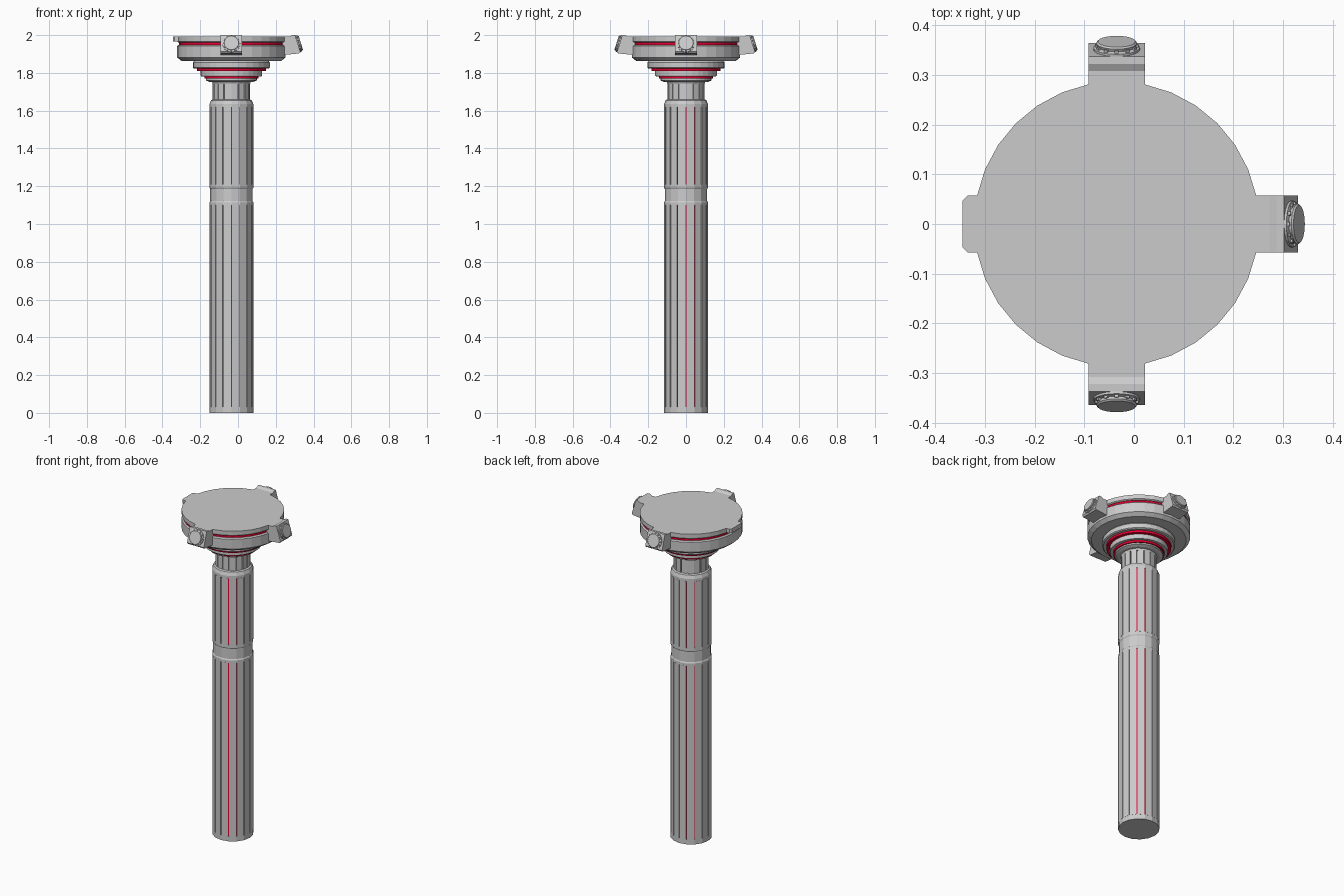
import bpy, bmesh
from math import sin, cos, pi, radians
from mathutils import Matrix, Vector

if "Cube" in bpy.data.objects:
    bpy.data.objects.remove(bpy.data.objects["Cube"])

CX = -0.035
red = bpy.data.materials.new("red")
red.diffuse_color = (0.8, 0.0, 0.03, 1)
red.use_nodes = True
red.node_tree.nodes["Principled BSDF"].inputs["Base Color"].default_value = red.diffuse_color


def finish(name, bm, mat=None):
    bmesh.ops.recalc_face_normals(bm, faces=bm.faces)
    me = bpy.data.meshes.new(name)
    bm.to_mesh(me)
    bm.free()
    ob = bpy.data.objects.new(name, me)
    ob.location.x = CX
    bpy.context.collection.objects.link(ob)
    if mat:
        me.materials.append(mat)
    return ob


def lathe(name, profile, n, mat=None, m=Matrix()):
    """Closed solid of revolution from (radius, z) points, bottom to top."""
    bm = bmesh.new()
    rings = [[bm.verts.new(m @ Vector((r * cos(2 * pi * i / n), r * sin(2 * pi * i / n), z)))
              for i in range(n)] for r, z in profile]
    for a, b in zip(rings, rings[1:]):
        for i in range(n):
            j = (i + 1) % n
            bm.faces.new((a[i], a[j], b[j], b[i]))
    bm.faces.new(rings[0][::-1])
    bm.faces.new(rings[-1])
    return finish(name, bm, mat)


def prism(bm, base, offset):
    """Extrude a polygon along an offset vector."""
    a = [bm.verts.new(p) for p in base]
    b = [bm.verts.new(Vector(p) + Vector(offset)) for p in base]
    bm.faces.new(a)
    bm.faces.new(b[::-1])
    for i in range(len(a)):
        j = (i + 1) % len(a)
        bm.faces.new((a[i], a[j], b[j], b[i]))


def panels(name, z0, z1, r_in, r_out, n, gap):
    """Ring of flat staves separated by narrow grooves."""
    bm = bmesh.new()
    for i in range(n):
        a0, a1 = 2 * pi * i / n + gap, 2 * pi * (i + 1) / n - gap
        prism(bm, [(r * cos(a), r * sin(a), z0) for r, a in
                   ((r_in, a0), (r_out, a0), (r_out, a1), (r_in, a1))], (0, 0, z1 - z0))
    return finish(name, bm)


# Shaft: red core, grooved staves and solid end rings
R = 0.116
lathe("shaft_core", [(0.111, 0.01), (0.111, 1.63)], 16, red)
panels("lower_staves", 0.03, 1.10, 0.10, R, 16, 0.022)
panels("upper_staves", 1.21, 1.62, 0.10, R, 16, 0.022)
lathe("foot_ring", [(R, 0), (R, 0.03)], 16)
lathe("middle_band", [(R, 1.10), (R, 1.115), (0.112, 1.122), (0.112, 1.185),
                      (R, 1.192), (R, 1.21)], 16)
lathe("shaft_collar", [(R, 1.62), (R, 1.635), (0.108, 1.655), (0.098, 1.66)], 16)

# Neck
lathe("neck", [(0.092, 1.65), (0.092, 1.77)], 16)
panels("neck_staves", 1.66, 1.742, 0.085, 0.099, 16, 0.03)
lathe("neck_cap", [(0.099, 1.742), (0.105, 1.76)], 16)

# Stepped flanges with red seams
lathe("small_flange", [(0.118, 1.753), (0.135, 1.76), (0.135, 1.771)], 32)
lathe("lower_seam", [(0.143, 1.769), (0.143, 1.785)], 32, red)
lathe("middle_flange", [(0.160, 1.782), (0.163, 1.787), (0.163, 1.811)], 32)
lathe("upper_seam", [(0.182, 1.809), (0.182, 1.826)], 32, red)
lathe("large_flange", [(0.198, 1.823), (0.204, 1.828), (0.204, 1.855), (0.19, 1.87)], 32)

# Round head with a red seam
lathe("head_body", [(0.265, 1.864), (0.287, 1.882), (0.287, 1.942), (0.28, 1.948)], 32)
lathe("head_seam", [(0.277, 1.94), (0.277, 1.97)], 32, red)
lathe("head_plate", [(0.281, 1.961), (0.287, 1.966), (0.287, 1.992)], 32)

# Three arms with tilted knobs
W = 0.057
side = [(0.25, 1.992), (0.308, 1.992), (0.322, 2.0), (0.337, 2.0),
        (0.365, 1.912), (0.358, 1.903), (0.25, 1.892)]
for label, deg in (("right", 0), ("back", 90), ("front", -90)):
    turn = Matrix.Rotation(radians(deg), 4, 'Z')
    bm = bmesh.new()
    prism(bm, [(x, -W, z) for x, z in side], (0, 2 * W, 0))
    bmesh.ops.transform(bm, matrix=turn, verts=bm.verts)
    finish(label + "_arm", bm)
    face = turn @ Matrix.Translation((0.351, 0, 1.954)) @ Matrix.Rotation(radians(90 - 17.4), 4, 'Y')
    lathe(label + "_knob", [(0.047, -0.01), (0.047, 0.005), (0.039, 0.008),
                            (0.041, 0.014), (0.038, 0.0175)], 24, None, face)
    bm = bmesh.new()
    for i in range(12):
        spin = Matrix.Rotation(2 * pi * i / 12, 4, 'Z')
        bmesh.ops.create_cube(bm, size=1, matrix=face @ spin @ Matrix.Translation((0.041, 0, 0.008))
                              @ Matrix.Diagonal((0.006, 0.008, 0.006, 1)))
    finish(label + "_knob_teeth", bm)

# Thin chamfered tab on the left
bm = bmesh.new()
prism(bm, [(-0.26, -W, 1.966), (-0.300, -W, 1.966), (-0.31, -0.047, 1.966),
           (-0.31, 0.047, 1.966), (-0.300, W, 1.966), (-0.26, W, 1.966)], (0, 0, 0.026))
finish("left_tab", bm)
